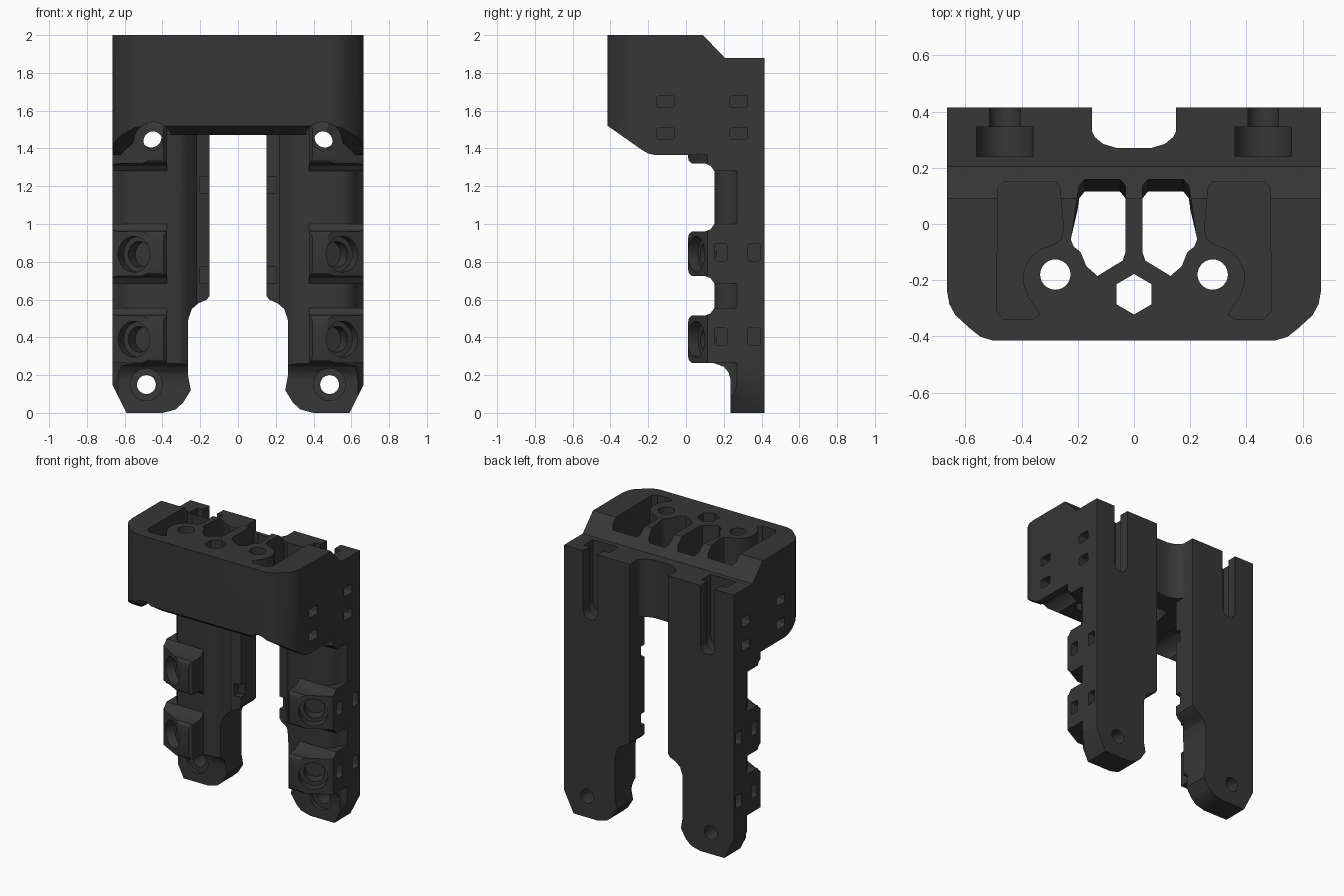
import bpy, bmesh, math
from mathutils import Vector

if "Cube" in bpy.data.objects:
    bpy.data.objects.remove(bpy.data.objects["Cube"])

plastic = bpy.data.materials.new("charcoal plastic")
plastic.diffuse_color = (0.038, 0.038, 0.038, 1)
plastic.use_nodes = True
plastic.node_tree.nodes["Principled BSDF"].inputs["Base Color"].default_value = plastic.diffuse_color


def prism(name, pts, axis, a, b, s=1, end_pts=None):
    """Extrude a 2D outline along an axis; s = -1 mirrors it in x."""
    place = {'x': lambda p, t: (t * s, p[0], p[1]),
             'y': lambda p, t: (p[0] * s, t, p[1]),
             'z': lambda p, t: (p[0] * s, p[1], t)}[axis]
    bm = bmesh.new()
    r0 = [bm.verts.new(place(p, a)) for p in pts]
    r1 = [bm.verts.new(place(p, b)) for p in (end_pts or pts)]
    n = len(pts)
    bm.faces.new(r0)
    bm.faces.new(r1)
    for i in range(n):
        bm.faces.new((r0[i], r0[(i + 1) % n], r1[(i + 1) % n], r1[i]))
    bmesh.ops.recalc_face_normals(bm, faces=bm.faces)
    me = bpy.data.meshes.new(name)
    bm.to_mesh(me)
    bm.free()
    ob = bpy.data.objects.new(name, me)
    bpy.context.collection.objects.link(ob)
    me.materials.append(plastic)
    return ob


def circle(cx, cy, r, n=32, turn=0.0):
    return [(cx + r * math.cos(turn + math.tau * i / n),
             cy + r * math.sin(turn + math.tau * i / n)) for i in range(n)]


def rect(x0, x1, y0, y1, r=0.0):
    """Rectangle outline, with rounded corners when r > 0."""
    if not r:
        return [(x0, y0), (x1, y0), (x1, y1), (x0, y1)]
    out = []
    for k, (cx, cy) in enumerate([(x1 - r, y1 - r), (x0 + r, y1 - r),
                                  (x0 + r, y0 + r), (x1 - r, y0 + r)]):
        for j in range(5):
            t = math.pi / 2 * (k + j / 4)
            out.append((cx + r * math.cos(t), cy + r * math.sin(t)))
    return out


def rod(name, start, direction, length, r):
    """Cylinder from a start point along a direction."""
    ob = prism(name, circle(0, 0, r), 'z', 0, length)
    q = Vector(direction).to_track_quat('Z', 'Y')
    for v in ob.data.vertices:
        v.co = q @ v.co + Vector(start)
    return ob


def combine(target, tool, op='DIFFERENCE'):
    m = target.modifiers.new("combine", 'BOOLEAN')
    m.operation, m.solver, m.object = op, 'EXACT', tool
    bpy.context.view_layer.update()
    with bpy.context.temp_override(object=target, active_object=target):
        bpy.ops.object.modifier_apply(modifier=m.name)
    bpy.data.objects.remove(tool)


# Head block: side profile trimmed by a plan with rounded front corners
body = prism("bracket_body", [(-.415, 2), (.09, 2), (.205, 1.88), (.415, 1.88),
             (.415, 1.365), (-.16, 1.365), (-.2, 1.373), (-.23, 1.39),
             (-.415, 1.52)], 'x', -.665, .665)
corner = [(.665, -.24), (.657, -.285), (.635, -.325), (.58, -.375),
          (.545, -.402), (.5, -.415)]
plan = [(.665, .415)] + corner + [(-x, y) for x, y in reversed(corner)] + [(-.665, .415)]
combine(body, prism("plan", plan, 'z', 1.2, 2.1), 'INTERSECT')

# Raised underside between the two side skirts
combine(body, prism("underside", [(-.62, 1.3), (.62, 1.3), (.62, 1.37), (.51, 1.47),
                                  (-.51, 1.47), (-.62, 1.37)], 'y', -.5, .35))

section = [(.15, .415), (.15, .25), (.22, .235), (.26, .19), (.29, .16), (.32, .15),
           (.55, .15), (.59, .165), (.62, .2), (.64, .25), (.665, .27), (.665, .415)]
outline = [(.59, 0), (.665, .15), (.665, 1.7), (.15, 1.7), (.15, .62), (.165, .6),
           (.21, .58), (.245, .55), (.262, .5), (.265, .48), (.265, .2), (.25, .12),
           (.22 + .07, .055), (.33, .018), (.4, 0)]
foot_cut = [(.235, -.1), (.235, .18), (.225, .215), (.2, .245), (.15, .262),
            (-.1, .262), (-.1, -.1)]
boss_plan = [(.375, .35), (.375, .03), (.395, .01), (.47, .01), (.665, .115), (.665, .35)]

for s in (1, -1):
    # Clearance over the upper screw
    combine(body, prism("clearance", circle(.45, 1.44, .1), 'y', -.5, .05, s))

    # Leg with tapered foot
    leg = prism("leg", section, 'z', -.05, 1.7, s)
    combine(leg, prism("leg_outline", outline, 'y', 0, .6, s), 'INTERSECT')
    combine(leg, prism("foot_cut", foot_cut, 'x', .1, .8, s))

    # Screw bosses with flared roots and slanted outer face
    for z0, z1 in ((.265, .515), (.725, .96), (1.32, 1.54)):
        side = [(.03, z0), (.1, z0), (.13, z0 - .012), (.15, z0 - .04), (.3, z0 - .04),
                (.3, z1 + .04), (.15, z1 + .04), (.13, z1 + .012), (.1, z1),
                (.03, z1), (.015, z1 - .015), (.01, z1 - .04),
                (.01, z0 + .04), (.015, z0 + .015)]
        if z0 < .3:
            side = [(y, max(z, z0)) for y, z in side if (y, z) != (.13, z0 - .012)]
            side = [p for i, p in enumerate(side) if p != side[i - 1]]
        boss = prism("boss", side, 'x', .3, .7, s)
        combine(boss, prism("boss_plan", boss_plan, 'z', 0, 2, s), 'INTERSECT')
        combine(leg, boss, 'UNION')
    combine(body, leg, 'UNION')

    # Tilted blind sockets in the lower bosses
    d = Vector((-.47 * s, .88, 0))
    for z in (.39, .84):
        c = Vector((.55 * s, .055, z))
        combine(body, rod("socket", c - d * .1, d, .16, .095))
        combine(body, rod("socket_core", c, d, .14, .068))

    # Foot screw hole with counterbore
    combine(body, prism("foot_hole", circle(.485, .15, .05), 'y', 0, .6, s))
    combine(body, prism("foot_bore", circle(.485, .15, .085), 'y', .1, .26, s))

    # Upper screw hole and the stepped slot in the back
    combine(body, prism("upper_hole", circle(.45, 1.44, .05), 'y', -.1, .3, s))
    for w, y0, y1 in ((.1, .24, .345), (.055, .34, .5)):
        slot = [(.46 + w * math.cos(t), 1.46 + w * math.sin(t))
                for t in [math.pi + math.pi * i / 12 for i in range(13)]]
        slot += [(.46 + w, 2.1), (.46 - w, 2.1)]
        combine(body, prism("back_slot", slot, 'y', y0, y1, s))

    # Small tie windows on the outer sides and inner faces
    for y in (.185, .36):
        for z in (.405, .85):
            combine(body, prism("tie", rect(y - .032, y + .032, z - .045, z + .045, .01),
                                'x', .57, .8, s))
    for y in (-.108, .28):
        for z in (1.48, 1.648):
            combine(body, prism("tie", rect(y - .046, y + .046, z - .032, z + .032, .015),
                                'x', .585, .8, s))
    for z in (.73, 1.207):
        combine(body, prism("inner_tie", rect(.2, .29, z - .043, z + .043),
                            'x', .1, .2, s))

    # Blind side pocket in the top
    pocket = [(.28, .15), (.465, .15), (.485, .13), (.488, -.31), (.46, -.34),
              (.36, -.34), (.335, -.322), (.345, -.305), (.378, -.26), (.395, -.21),
              (.392, -.165), (.37, -.12), (.335, -.09), (.29, -.075), (.26, -.055),
              (.25, -.02), (.265, .135)]
    combine(body, prism("side_pocket", pocket, 'z', 1.58, 2.1, s))

    # Through pocket beside the centre web, with sloping back wall
    window = [(.03, .15), (.05, .175), (.175, .175), (.195, .15), (.225, -.055),
              (.215, -.08), (.19, -.1), (.17, -.15), (.13, -.185), (.04, -.13), (.03, -.1)]
    low = [(x, y - .075 if y > .1 else y) for x, y in window]
    combine(body, prism("window", low, 'z', 1.3, 2.1, s, window))

    # Round vertical hole
    combine(body, prism("round_hole", circle(.28, -.18, .054), 'z', 1.2, 2.1, s))

# Hexagonal hole and rear notch on the centre line
combine(body, prism("hex_hole", circle(0, -.25, .072, 6, math.pi / 6), 'z', 1.2, 2.1))
notch = [(.15, .33), (.14, .31), (.11, .285), (.06, .27)]
combine(body, prism("rear_notch", [(.15, .5)] + notch + [(-x, y) for x, y in reversed(notch)]
                    + [(-.15, .5)], 'z', 1.2, 2.1))

# Smooth curved walls, keep sharp edges
bpy.ops.object.select_all(action='DESELECT')
body.select_set(True)
bpy.context.view_layer.objects.active = body
bpy.ops.object.shade_smooth_by_angle(angle=math.radians(30))
